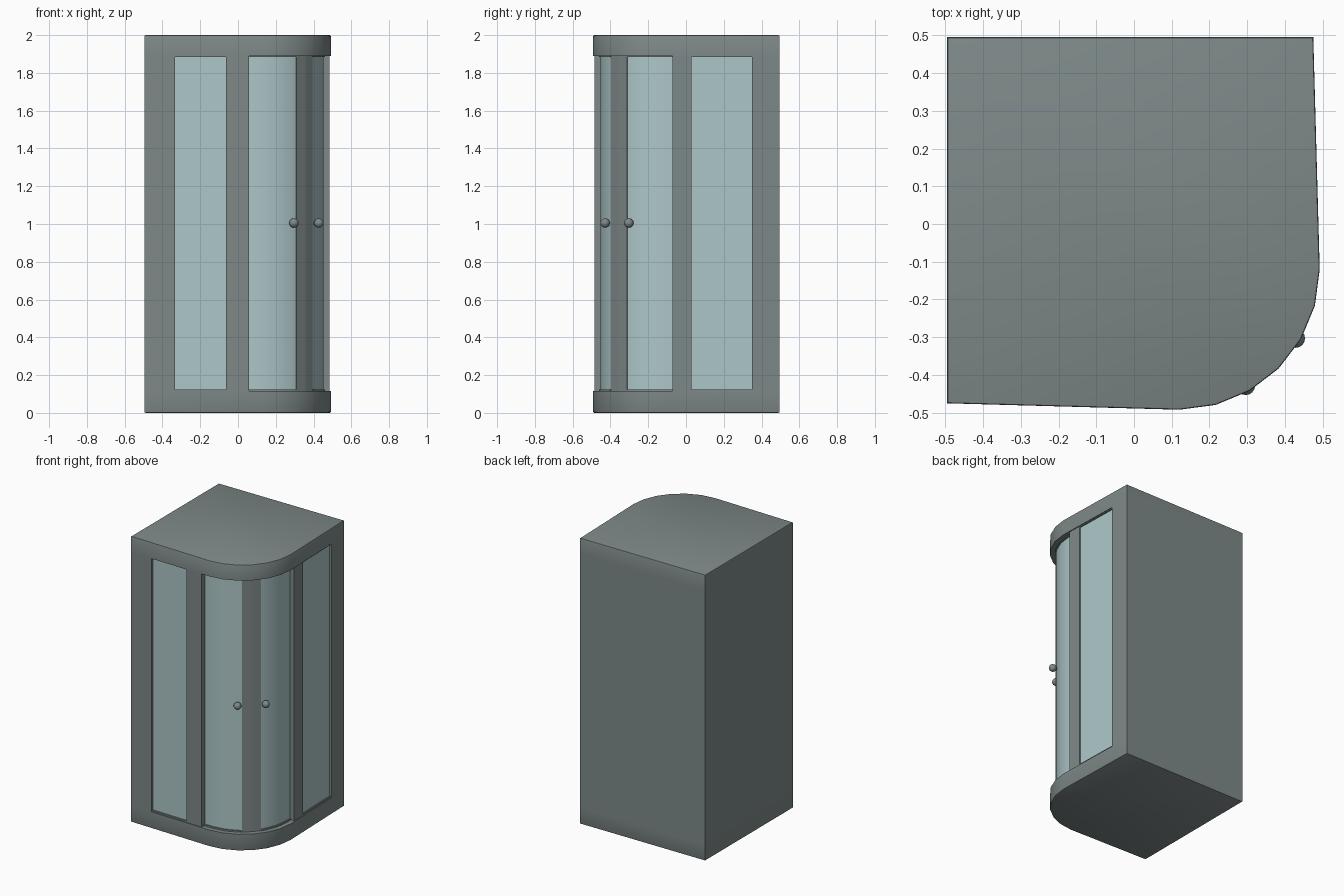
import bpy, bmesh, math
from mathutils import Vector

if "Cube" in bpy.data.objects:
    bpy.data.objects.remove(bpy.data.objects["Cube"])

C, R = 0.12, 0.372          # rounded corner centre (C, -C) and radius
END, BACK = 0.475, 0.495    # slightly tapered straight ends
LOW, HIGH = 0.115, 1.89     # tray top and roof underside


def material(name, rgb):
    m = bpy.data.materials.new(name)
    m.diffuse_color = (*rgb, 1)
    m.use_nodes = True
    m.node_tree.nodes["Principled BSDF"].inputs["Base Color"].default_value = m.diffuse_color
    return m


FRAME = material("frame_grey", (0.21, 0.25, 0.248))
GLASS = material("glass_tint", (0.42, 0.57, 0.58))


def pt(u, d):
    """Point on the front outline: 0-1 front, 1-7 corner arc, 7-8 side; d = inset."""
    r = R - d
    if u <= 1:
        a, b = Vector((-BACK, -END + d)), Vector((C, -C - r))
        return a.lerp(b, u)
    if u >= 7:
        a, b = Vector((C + r, -C)), Vector((END - d, BACK))
        return a.lerp(b, u - 7)
    t = math.radians(-90 + 15 * (u - 1))
    return Vector((C + r * math.cos(t), -C + r * math.sin(t)))


def finish(obj, mat):
    obj.data.materials.append(mat)
    bpy.ops.object.select_all(action='DESELECT')
    obj.select_set(True)
    bpy.context.view_layer.objects.active = obj
    bpy.ops.object.shade_smooth_by_angle(angle=math.radians(35))
    return obj


def prism(name, pts, z0, z1, mat, rim=None):
    bm = bmesh.new()
    base = bm.faces.new([bm.verts.new((p[0], p[1], z0)) for p in pts])
    top = bmesh.ops.extrude_face_region(bm, geom=[base], use_keep_orig=True)["geom"]
    bmesh.ops.translate(bm, vec=(0, 0, z1 - z0),
                        verts=[g for g in top if isinstance(g, bmesh.types.BMVert)])
    bmesh.ops.recalc_face_normals(bm, faces=bm.faces)
    if rim is not None:     # soften the outer rim
        edges = [e for e in bm.edges if all(abs(v.co.z - rim) < 1e-4 for v in e.verts)]
        bmesh.ops.bevel(bm, geom=edges, offset=0.006, segments=2, profile=0.5,
                        affect='EDGES')
    me = bpy.data.meshes.new(name)
    bm.to_mesh(me)
    bm.free()
    obj = bpy.data.objects.new(name, me)
    bpy.context.collection.objects.link(obj)
    return finish(obj, mat)


def strip(name, u0, u1, d0, d1, z0=LOW, z1=HIGH, mat=FRAME):
    """Upright strip that follows the outline between u0 and u1."""
    us = [u0] + [k for k in range(1, 8) if u0 < k < u1] + [u1]
    prism(name, [pt(u, d0) for u in us] + [pt(u, d1) for u in reversed(us)], z0, z1, mat)


# tray and roof share the full footprint
foot = [pt(u, 0) for u in range(9)] + [(-BACK, BACK)]
prism("tray", foot, 0, LOW, FRAME, rim=0)
prism("roof", foot, HIGH, 2, FRAME, rim=2)

# solid walls at the back and left
prism("left_wall", [(-BACK, -0.43), (-0.46, -0.43), (-0.46, BACK), (-BACK, BACK)],
      LOW, HIGH, FRAME)
prism("back_wall", [(-0.46, 0.46), (0.43, 0.46), (0.43, BACK), (-0.46, BACK)],
      LOW, HIGH, FRAME)

# fixed panels: wall stile, glass, inner stile
strip("front_wall_stile", 0, 0.263, 0, 0.045)
strip("front_inner_stile", 0.702, 0.899, 0.006, 0.046)
strip("side_inner_stile", 7.081, 7.244, 0.006, 0.046)
strip("side_wall_stile", 7.764, 8, 0, 0.045)

# door stiles meeting in the rounded corner
strip("front_door_stile", 3.28, 3.985, 0.036, 0.056)
strip("side_door_stile", 3.985, 4.67, 0.036, 0.056)

# glass panes with thin rails above and below
for name, u0, u1, d in (("front_fixed", 0.263, 0.702, 0.014),
                        ("front_door", 0.899, 3.28, 0.04),
                        ("side_door", 4.67, 7.081, 0.04),
                        ("side_fixed", 7.244, 7.764, 0.014)):
    strip(name + "_glass", u0, u1, d, d + 0.008, mat=GLASS)
    strip(name + "_bottom_rail", u0, u1, d - 0.008, d + 0.016, LOW, LOW + 0.01)
    strip(name + "_top_rail", u0, u1, d - 0.008, d + 0.016, HIGH - 0.006, HIGH)

# round door knobs on short stems
for name, x, y in (("front_knob", 0.296, -0.428), ("side_knob", 0.428, -0.303)):
    out = Vector((x - C, y + C, 0)).normalized()
    pos = Vector((x, y, 1.005))
    bpy.ops.mesh.primitive_uv_sphere_add(segments=16, ring_count=10, radius=0.025, location=pos)
    bpy.context.object.name = name
    finish(bpy.context.object, FRAME)
    bpy.ops.mesh.primitive_cylinder_add(vertices=12, radius=0.011, depth=0.05,
                                        location=pos - out * 0.02,
                                        rotation=out.to_track_quat('Z', 'Y').to_euler())
    bpy.context.object.name = name + "_stem"
    finish(bpy.context.object, FRAME)
